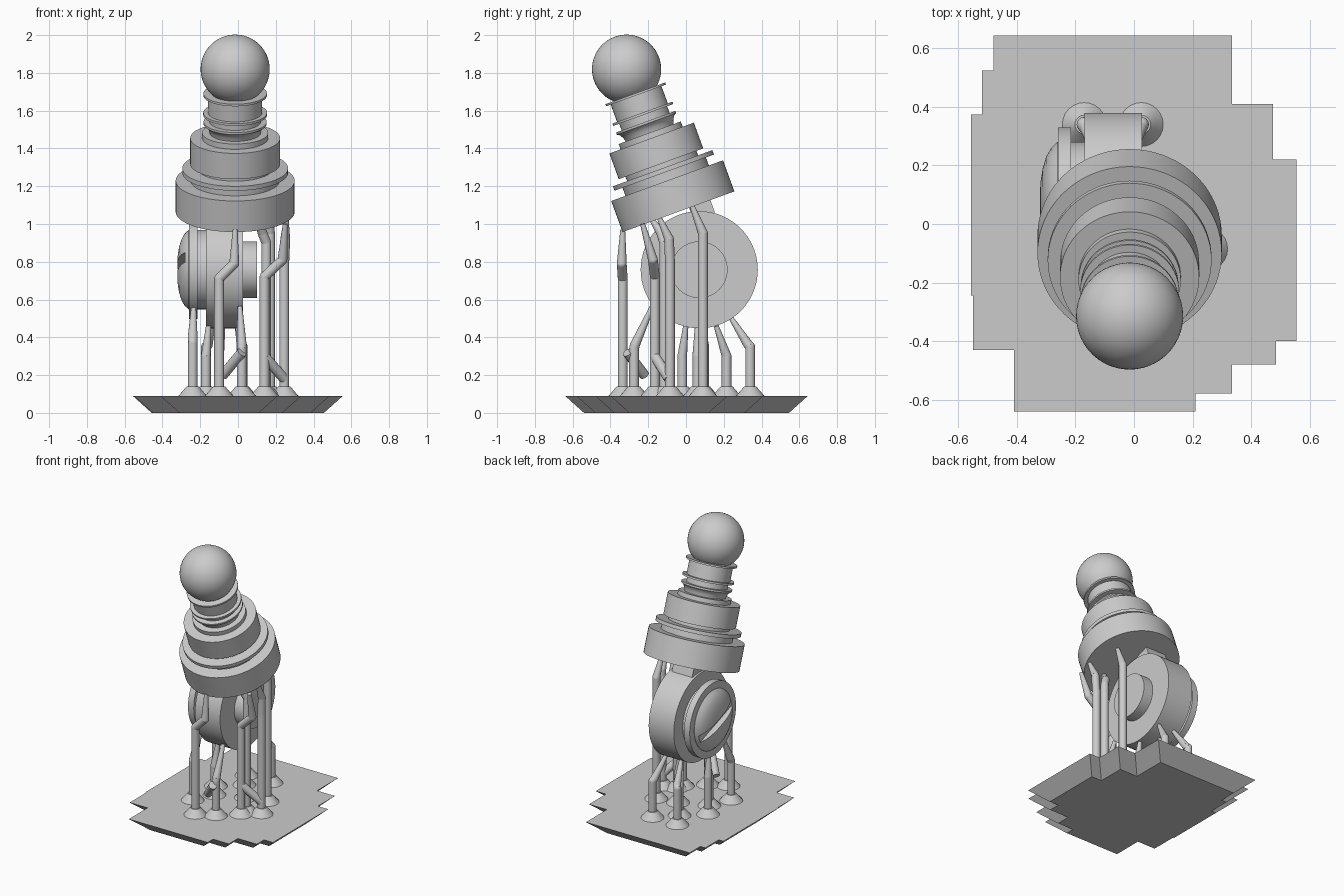
import bpy, bmesh, math
from mathutils import Vector, Matrix

old = bpy.data.objects.get("Cube")
if old:
    bpy.data.objects.remove(old)

GREY = (0.6, 0.6, 0.6, 1)
mat = bpy.data.materials.new("plain grey")
mat.use_nodes = True
mat.diffuse_color = GREY
mat.node_tree.nodes["Principled BSDF"].inputs["Base Color"].default_value = GREY


def finish(name, bm, smooth=True):
    bmesh.ops.recalc_face_normals(bm, faces=bm.faces)
    mesh = bpy.data.meshes.new(name)
    bm.to_mesh(mesh)
    bm.free()
    mesh.materials.append(mat)
    ob = bpy.data.objects.new(name, mesh)
    bpy.context.collection.objects.link(ob)
    bpy.ops.object.select_all(action='DESELECT')
    ob.select_set(True)
    bpy.context.view_layer.objects.active = ob
    if smooth:
        bpy.ops.object.shade_smooth_by_angle(angle=math.radians(35))
    return ob


def lathe(name, profile, matrix, steps=72):
    """Spin (radius, height) points round z, then place the result."""
    bm = bmesh.new()
    vs = [bm.verts.new((r, 0, h)) for r, h in profile]
    es = [bm.edges.new(pair) for pair in zip(vs, vs[1:])]
    bmesh.ops.spin(bm, geom=vs + es, cent=(0, 0, 0), axis=(0, 0, 1),
                   angle=math.tau, steps=steps)
    bmesh.ops.remove_doubles(bm, verts=bm.verts, dist=0.0001)
    bm.transform(matrix)
    return finish(name, bm)


def strut(bm, a, b, r1, r2, sides=16):
    a, b = Vector(a), Vector(b)
    d = b - a
    m = Matrix.Translation((a + b) / 2) @ d.to_track_quat('Z', 'Y').to_matrix().to_4x4()
    bmesh.ops.create_cone(bm, cap_ends=True, segments=sides, radius1=r1,
                          radius2=r2, depth=d.length, matrix=m)


def ball(bm, p, r):
    bmesh.ops.create_uvsphere(bm, u_segments=16, v_segments=8, radius=r,
                              matrix=Matrix.Translation(p))


# Raft: stepped outline, sides sloping in towards the bottom
outline = [(-.48, .645), (.335, .645), (.335, .41), (.475, .41), (.475, .22),
           (.555, .22), (.555, -.4), (.485, -.4), (.485, -.48), (.335, -.48),
           (.335, -.58), (.21, -.58), (.21, -.64), (-.41, -.64), (-.41, -.43),
           (-.55, -.43), (-.55, -.245), (-.557, -.245), (-.557, .375),
           (-.52, .375), (-.52, .525), (-.48, .525)]
RAFT_Z, INSET = 0.09, 0.1
bm = bmesh.new()
top, bottom = [], []
for i, p in enumerate(outline):
    p = Vector(p)
    before = (p - Vector(outline[i - 1])).normalized()
    after = (Vector(outline[(i + 1) % len(outline)]) - p).normalized()
    q = p + INSET * (Vector((before.y, -before.x)) + Vector((after.y, -after.x)))
    top.append(bm.verts.new((p.x, p.y, RAFT_Z)))
    bottom.append(bm.verts.new((q.x, q.y, 0)))
bm.faces.new(top)
bm.faces.new(bottom)
for i in range(len(top)):
    bm.faces.new((top[i - 1], top[i], bottom[i], bottom[i - 1]))
finish("raft", bm, False)

# Leaning turned post: flanged body and ball on top
TILT = math.radians(20)
lean = Matrix.Translation((-.015, -.04, 1.065)) @ Matrix.Rotation(TILT, 4, 'X')
lathe("post_body", [
    (0, 0), (.315, 0), (.315, .175), (.235, .175), (.235, .22), (.28, .22),
    (.28, .245), (.2, .245), (.2, .27), (.238, .27), (.238, .415), (.175, .415),
    (.175, .445), (.135, .445), (.14, .465), (.152, .485), (.167, .495),
    (.167, .507), (.135, .507), (.135, .545), (.169, .545), (.169, .558),
    (.143, .558), (.143, .655), (.168, .655), (.168, .667), (.12, .667), (0, .667)], lean)
bm = bmesh.new()
bmesh.ops.create_uvsphere(bm, u_segments=48, v_segments=32, radius=.183,
                          matrix=lean @ Matrix.Translation((0, 0, .803)))
finish("post_ball", bm)

# Wheel lying on the x axis, with a hub on one side and a slotted dome on the other
CENTRE = Vector((0, .07, .758))
sideways = Matrix.Translation(CENTRE) @ Matrix.Rotation(math.pi / 2, 4, 'Y')
lathe("wheel", [(0, -.25), (.26, -.25), (.26, -.215), (.21, -.215), (.21, -.17),
                (.31, -.17), (.31, .027), (.15, .027), (.15, .1), (0, .1)], sideways)
lathe("plate_rim", [(0, -.26), (.26, -.26), (.26, -.24), (0, -.24)], sideways)
dome = lathe("slotted_dome", [(0, -.322), (.07, -.32), (.12, -.312), (.16, -.3),
                              (.19, -.283), (.21, -.262), (.21, -.25), (0, -.25)], sideways)
bm = bmesh.new()
bmesh.ops.create_cube(bm, size=1, matrix=Matrix.Translation(CENTRE + Vector((-.33, 0, 0)))
                      @ Matrix.Rotation(-TILT, 4, 'X') @ Matrix.Diagonal((.1, .6, .055, 1)))
cutter = finish("slot_cutter", bm, False)
cutter.hide_render = True
bpy.context.view_layer.objects.active = dome
cut = dome.modifiers.new("slot", 'BOOLEAN')
cut.operation = 'DIFFERENCE'
cut.object = cutter
bpy.ops.object.modifier_apply(modifier=cut.name)
bpy.data.objects.remove(cutter)

# Block joining the wheel to the post
bm = bmesh.new()
bmesh.ops.create_cube(bm, size=1, matrix=lean @ Matrix.Translation((-.06, .12, -.03))
                      @ Matrix.Diagonal((.16, .12, .08, 1)))
finish("joining_block", bm, False)


# Supports: foot cone, pillar, slanted arm, tapered tip
def support(name, x, y, knee_z, elbow, tip, r=.026):
    bm = bmesh.new()
    knee = (x, y, knee_z)
    strut(bm, (x, y, RAFT_Z), (x, y, .14), .075, r + .006, 24)
    strut(bm, (x, y, .13), knee, r, r)
    ball(bm, knee, r)
    if elbow:
        strut(bm, knee, elbow, r, r)
        ball(bm, elbow, r)
    strut(bm, elbow or knee, tip, r, .013)
    finish(name, bm)


tall = [
    (-.10, -.335, .71, (-.02, -.34, .79), (-.015, -.335, .97)),
    (.14, -.165, .72, (.235, -.175, .81), (.25, -.23, 1.0)),
    (.17, .09, .95, None, (.165, .03, 1.1)),
    (.245, -.085, .8, (.25, -.09, .92), (.255, -.14, 1.03)),
    (.15, -.115, .9, (.13, -.13, .95), (.10, -.18, 1.02)),
]
for i, spec in enumerate(tall):
    support(f"tall_support_{i + 1}", *spec)

short = [
    (-.17, .34, .35, (-.16, .33, .36), (-.13, .24, .5)),
    (.025, .34, .35, (.02, .33, .36), (-.01, .24, .5)),
    (-.10, .215, .3, None, (-.08, .16, .46)),
    (-.24, .095, .36, None, (-.235, .08, .51)),
    (.02, .06, .3, None, (.0, .06, .46)),
    (-.17, -.02, .3, None, (-.155, .0, .47)),
    (-.24, -.165, .37, (-.24, -.15, .4), (-.235, -.08, .56)),
    (.02, -.275, .34, (.02, -.27, .36), (.01, -.18, .56)),
]
for i, spec in enumerate(short):
    support(f"short_support_{i + 1}", *spec)

# Slanted braces between pillars
braces = [((.02, -.31, .32), (-.08, -.22, .2)), ((.14, -.165, .3), (.245, -.09, .18))]
for i, (a, b) in enumerate(braces):
    bm = bmesh.new()
    strut(bm, a, b, .027, .027)
    finish(f"brace_{i + 1}", bm)
